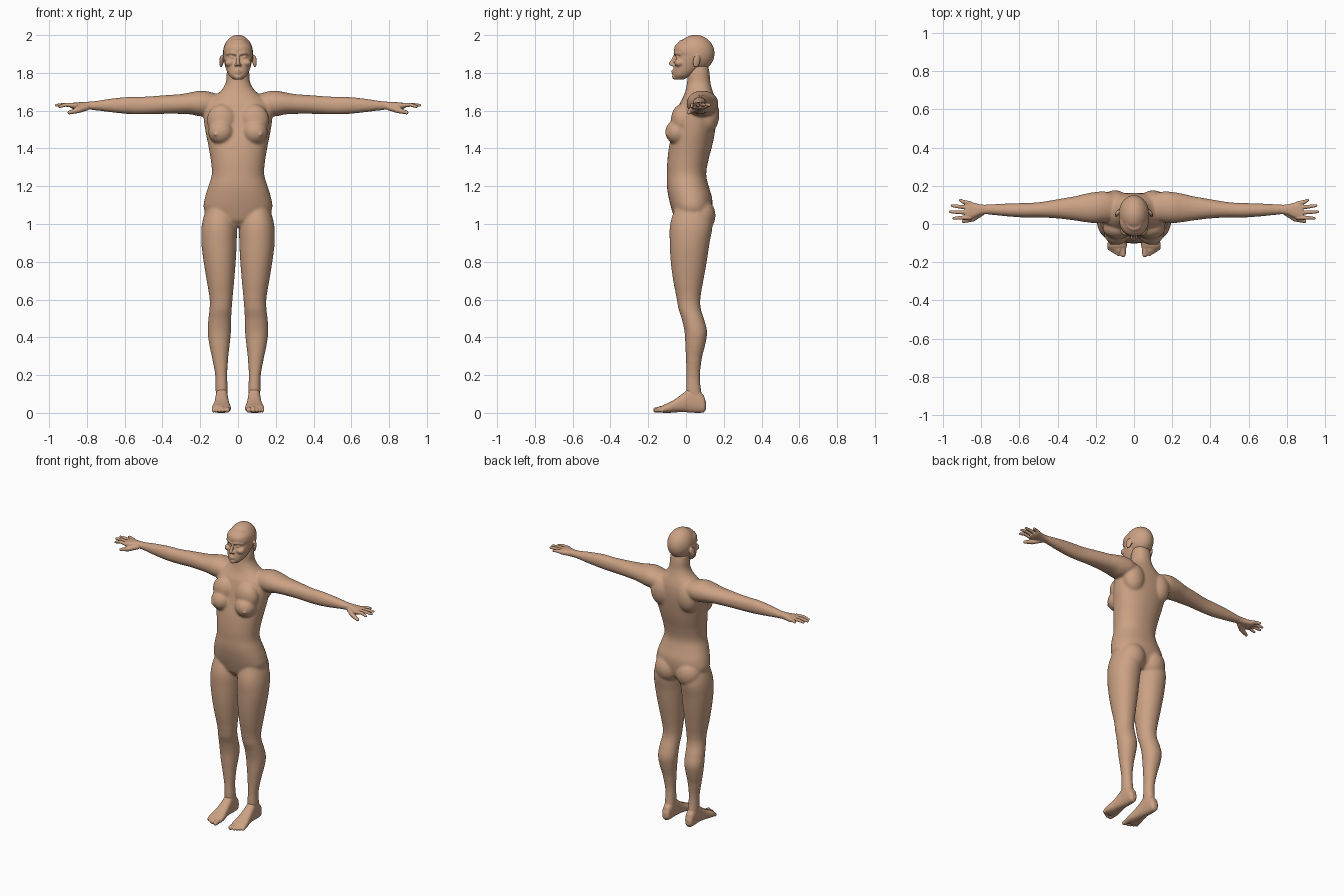
import bpy, bmesh, math
from mathutils import Vector, Matrix

skin = bpy.data.materials.new("skin tan")
skin.diffuse_color = (0.60, 0.36, 0.23, 1)


def loft(bm, axis, rings, power=2.2, n=32, sub=4):
    """Smooth tube of superellipses; ring = (position, u min, u max, v min, v max)."""
    R = [Vector(r) for r in rings]
    fine = []
    for i in range(len(R) - 1):
        a, b, c, d = R[max(i - 1, 0)], R[i], R[i + 1], R[min(i + 2, len(R) - 1)]
        for k in range(sub):
            t = k / sub
            r = (2 * b + (c - a) * t + (2 * a - 5 * b + 4 * c - d) * t * t
                 + (3 * b - a - 3 * c + d) * t ** 3) / 2
            r[0] = b[0] + (c[0] - b[0]) * t
            fine.append(r)
    fine.append(R[-1])
    loops = []
    for p, u0, u1, v0, v1 in fine:
        loop = []
        for k in range(n):
            a = 2 * math.pi * k / n
            cu, cv = math.cos(a), math.sin(a)
            u = (u0 + u1) / 2 + (u1 - u0) / 2 * math.copysign(abs(cu) ** (2 / power), cu)
            v = (v0 + v1) / 2 + (v1 - v0) / 2 * math.copysign(abs(cv) ** (2 / power), cv)
            loop.append(bm.verts.new({'x': (p, u, v), 'y': (u, p, v), 'z': (u, v, p)}[axis]))
        loops.append(loop)
    for lo, hi in zip(loops, loops[1:]):
        for k in range(n):
            bm.faces.new((lo[k], lo[(k + 1) % n], hi[(k + 1) % n], hi[k]))
    bm.faces.new(loops[0])
    bm.faces.new(loops[-1])


def ball(bm, c, r, rot=None, seg=20):
    m = Matrix.Translation(c) @ (rot or Matrix()) @ Matrix.Diagonal((*r, 1))
    bmesh.ops.create_uvsphere(bm, u_segments=seg, v_segments=seg // 2 + 2, radius=1, matrix=m)


def limb(bm, pts, steps=8):
    """Row of overlapping balls along a path of (x, y, z, radius)."""
    for a, b in zip(pts, pts[1:]):
        for k in range(steps + 1):
            p = Vector(a).lerp(Vector(b), k / steps)
            ball(bm, p[:3], (p[3],) * 3, seg=12)


def mirror(bm):
    geo = bmesh.ops.duplicate(bm, geom=bm.verts[:] + bm.edges[:] + bm.faces[:])["geom"]
    vs = [g for g in geo if isinstance(g, bmesh.types.BMVert)]
    bmesh.ops.scale(bm, vec=(-1, 1, 1), verts=vs)


def finish(bm, name, voxel, smooth):
    """Fuse the overlapping pieces into one smooth skin."""
    bmesh.ops.recalc_face_normals(bm, faces=bm.faces[:])
    me = bpy.data.meshes.new(name)
    bm.to_mesh(me)
    bm.free()
    me.materials.append(skin)
    ob = bpy.data.objects.new(name, me)
    bpy.context.collection.objects.link(ob)
    for f in me.polygons:
        f.use_smooth = True
    rm = ob.modifiers.new("fuse", 'REMESH')
    rm.mode = 'VOXEL'
    rm.voxel_size = voxel
    rm.use_smooth_shade = True
    sm = ob.modifiers.new("soften", 'SMOOTH')
    sm.factor = 0.5
    sm.iterations = smooth
    return ob


# body: legs, arms and paired muscles first, then mirrored
bm = bmesh.new()
loft(bm, 'z', [
    (1.12, .04, .16, -.05, .11), (1.0, .008, .191, -.084, .14), (.9, .007, .194, -.086, .125),
    (.8, .012, .182, -.081, .11), (.7, .02, .166, -.068, .092), (.6, .029, .150, -.049, .076),
    (.55, .033, .151, -.04, .079), (.5, .036, .157, -.023, .095), (.43, .037, .161, -.008, .112),
    (.36, .044, .152, -.004, .102), (.3, .051, .139, -.001, .086), (.2, .057, .121, .002, .074),
    (.12, .054, .119, .0, .08), (.07, .056, .116, .005, .09)], power=2.1)
loft(bm, 'x', [
    (.08, .03, .15, 1.60, 1.68), (.15, .01, .17, 1.575, 1.70), (.2, .004, .168, 1.570, 1.706),
    (.25, .009, .16, 1.580, 1.697), (.3, .017, .147, 1.583, 1.688), (.4, .029, .13, 1.583, 1.681),
    (.5, .034, .114, 1.580, 1.674), (.58, .034, .11, 1.582, 1.673), (.68, .041, .107, 1.592, 1.663),
    (.76, .049, .103, 1.602, 1.651), (.8, .05, .101, 1.606, 1.646)], power=2.1)
ball(bm, (.078, .072, 1.045), (.088, .085, .095))       # buttock
ball(bm, (.09, -.045, 1.487), (.068, .065, .066))       # breast
ball(bm, (.085, -.022, 1.55), (.08, .058, .085))        # upper chest
ball(bm, (.10, .115, 1.58), (.075, .062, .10))          # shoulder blade
ball(bm, (.122, -.104, 1.475), (.009, .009, .009), seg=12)
mirror(bm)
# torso and neck: height, half width, front, back
torso = [
    (.985, .05, -.03, .09), (1.02, .14, -.058, .125), (1.08, .181, -.077, .138),
    (1.14, .175, -.092, .138), (1.2, .157, -.101, .12), (1.26, .139, -.101, .107),
    (1.33, .143, -.099, .117), (1.42, .158, -.088, .14), (1.5, .174, -.068, .155),
    (1.58, .182, -.05, .163), (1.64, .165, -.033, .16), (1.68, .122, -.012, .15),
    (1.71, .086, -.002, .139), (1.75, .064, .006, .129), (1.80, .06, .008, .125),
    (1.84, .055, .02, .118)]
loft(bm, 'z', [(z, -w, w, f, b) for z, w, f, b in torso], n=48)
finish(bm, "body", .006, 16)

# head: paired features, then skull and face
bm = bmesh.new()
ear_tilt = Matrix.Rotation(math.radians(22), 4, 'Z') @ Matrix.Rotation(math.radians(-12), 4, 'X')
ball(bm, (.088, .056, 1.862), (.009, .021, .034), ear_tilt)                     # ear
limb(bm, [(.012, -.058, 1.902, .009), (.032, -.051, 1.906, .010), (.055, -.03, 1.902, .010)])
ball(bm, (.031, -.041, 1.883), (.015, .014, .011))                              # eye
ball(bm, (.043, -.034, 1.853), (.028, .028, .022))                              # cheek
ball(bm, (.011, -.069, 1.842), (.008, .010, .008))                              # nostril
limb(bm, [(0, -.071, 1.811, .007), (.02, -.062, 1.808, .004)])                  # lips
limb(bm, [(0, -.069, 1.799, .008), (.02, -.061, 1.804, .004)])
mirror(bm)
limb(bm, [(0, -.055, 1.898, .008), (0, -.069, 1.868, .009), (0, -.081, 1.849, .011)])  # nose
ball(bm, (0, -.057, 1.780), (.022, .017, .016))                                 # chin
ball(bm, (0, .05, 1.903), (.080, .101, .098), seg=40)                           # skull
face = [
    (1.765, .026, -.058, -.01), (1.785, .047, -.067, .03), (1.81, .060, -.067, .065),
    (1.84, .069, -.063, .09), (1.87, .075, -.056, .1), (1.89, .077, -.053, .11),
    (1.915, .078, -.063, .11), (1.945, .070, -.057, .1), (1.975, .045, -.03, .09)]
loft(bm, 'z', [(z, -w, w, f, b) for z, w, f, b in face], power=2.15, n=40)
finish(bm, "head", .004, 5)

# hands: palm, four fingers and thumb
bm = bmesh.new()
loft(bm, 'x', [
    (.76, .052, .100, 1.605, 1.648), (.80, .049, .102, 1.605, 1.647),
    (.835, .034, .110, 1.605, 1.645), (.865, .023, .118, 1.607, 1.643),
    (.885, .026, .114, 1.613, 1.640)], power=2.4)
for y0, x1, y1, z1 in [(.034, .952, .030, 1.622), (.060, .970, .064, 1.628),
                       (.086, .961, .096, 1.630), (.107, .918, .125, 1.630)]:
    xm = (.87 + x1) / 2
    limb(bm, [(.86, y0, 1.627, .013), (xm, (y0 + y1) / 2, 1.632, .0105), (x1 - .008, y1, z1, .008)])
limb(bm, [(.80, .058, 1.618, .017), (.845, .028, 1.603, .016), (.893, .014, 1.590, .010)])
mirror(bm)
finish(bm, "hands", .003, 3)

# feet: heel to ball, then toes
bm = bmesh.new()
loft(bm, 'y', [
    (.107, .072, .102, .02, .055), (.095, .060, .113, .003, .09), (.06, .055, .117, 0, .13),
    (.02, .053, .119, .002, .135), (-.01, .050, .122, .004, .108), (-.05, .045, .128, .003, .078),
    (-.09, .038, .137, 0, .055), (-.12, .038, .138, 0, .042), (-.135, .046, .122, .004, .034)],
    power=2.4)
limb(bm, [(.058, -.11, .020, .018), (.057, -.160, .015, .0145)])
for k in range(4):
    x = .081 + .0155 * k
    limb(bm, [(x - .003, -.10 + .004 * k, .026, .012),
              (x, -.138 + .010 * k, .026, .0105), (x + .001, -.158 + .010 * k, .013, .011)])
mirror(bm)
finish(bm, "feet", .0035, 3)
